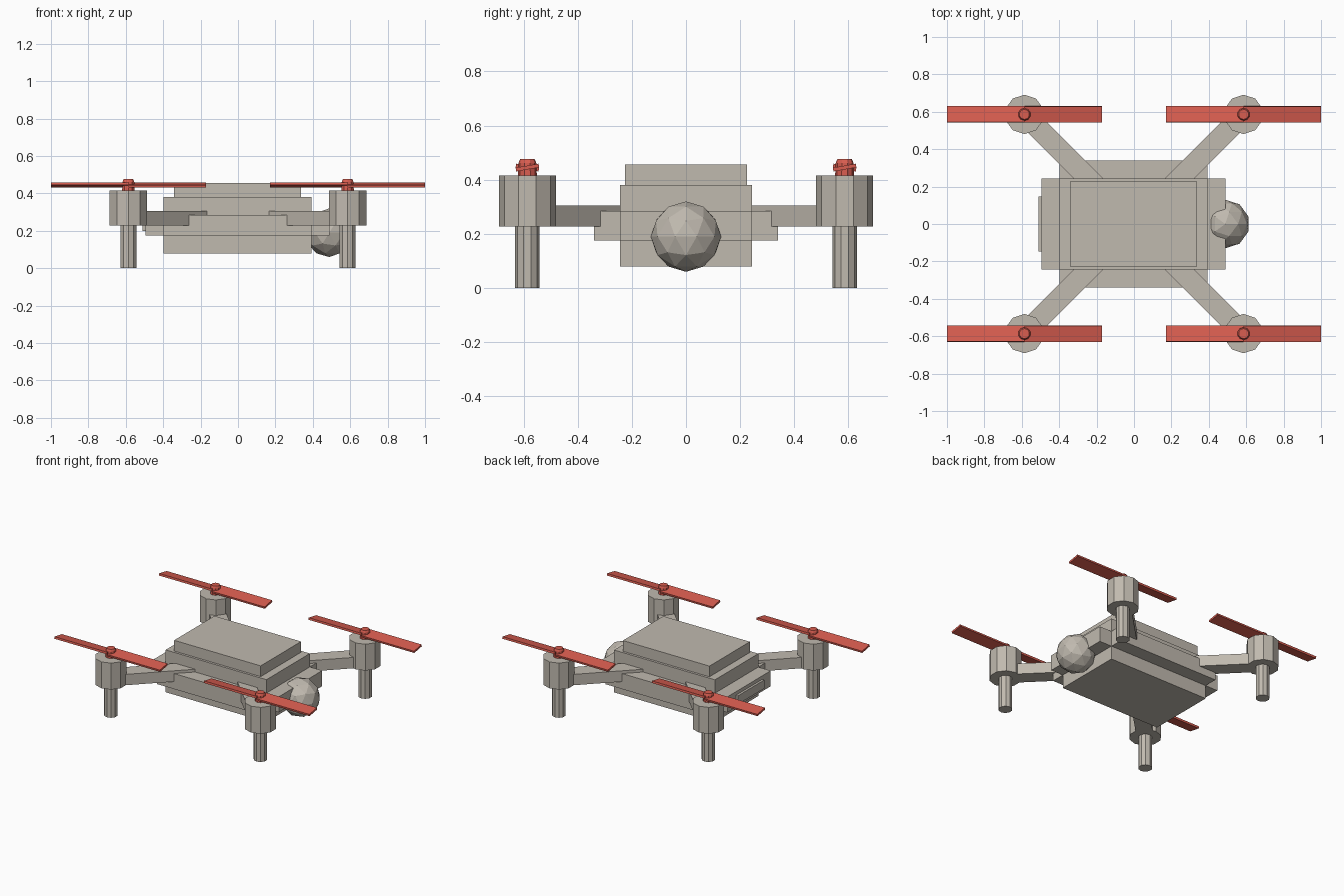
import bpy
import math
from mathutils import Matrix, Vector

cube = bpy.data.objects.get("Cube")
if cube:
    bpy.data.objects.remove(cube, do_unlink=True)


def material(name, rgb):
    mat = bpy.data.materials.new(name)
    mat.use_nodes = True
    colour = (*rgb, 1)
    mat.diffuse_color = colour
    mat.node_tree.nodes["Principled BSDF"].inputs["Base Color"].default_value = colour
    return mat


GREY = material("warm_grey", (0.53, 0.49, 0.43))
RED = material("rotor_red", (0.69, 0.11, 0.08))


def finish(name, mat):
    obj = bpy.context.object
    obj.name = name
    obj.data.materials.append(mat)
    return obj


def box(name, low, high, mat=GREY):
    """Box between two opposite corners."""
    low, high = Vector(low), Vector(high)
    bpy.ops.mesh.primitive_cube_add(size=1, location=(low + high) / 2)
    obj = finish(name, mat)
    obj.data.transform(Matrix.Diagonal((*(high - low), 1)))
    return obj


def cylinder(name, x, y, z0, z1, r0, r1, mat=GREY, sides=10):
    bpy.ops.mesh.primitive_cone_add(vertices=sides, radius1=r0, radius2=r1,
                                    depth=z1 - z0, location=(x, y, (z0 + z1) / 2))
    return finish(name, mat)


# Body: central block, raised lid and a flange on each side
CX = -0.002
HX, HY = 0.395, 0.243
box("body_core", (CX - HX, -HY, 0.08), (CX + HX, HY, 0.38))
box("body_lid", (CX - 0.34, -0.226, 0.38), (CX + 0.338, 0.226, 0.456))
for side, word in ((-1, "front"), (1, "back")):
    ys = sorted((side * HY, side * 0.34))
    box(word + "_flange", (CX - HX, ys[0], 0.175), (CX + HX, ys[1], 0.285))
for side, word in ((-1, "right"), (1, "left")):
    xs = sorted((CX + side * HX, CX + side * 0.492))
    box(word + "_flange", (xs[0], -HY, 0.175), (xs[1], HY, 0.285))
box("end_plate", (-0.51, -0.148, 0.2), (CX - 0.492, 0.148, 0.26))

# Faceted camera ball
bpy.ops.mesh.primitive_ico_sphere_add(subdivisions=2, radius=0.13, location=(0.488, 0, 0.19))
finish("camera_ball", GREY)

# Four corners, each with an arm, motor, leg and rotor
M = 0.586
for sx, xw in ((-1, "right"), (1, "left")):
    for sy, yw in ((-1, "front"), (1, "back")):
        tag = f"{yw}_{xw}_"
        x, y = sx * M, sy * M

        # Diagonal arm
        arm = box(tag + "arm", (0.24, -0.055, 0.228), (0.8, 0.055, 0.305))
        arm.data.transform(Matrix.Translation(arm.location))
        arm.location = (0, 0, 0)
        arm.rotation_euler.z = math.atan2(sy, sx)

        cylinder(tag + "motor", x, y, 0.228, 0.415, 0.105, 0.105)
        cylinder(tag + "leg", x, y, 0, 0.23, 0.045, 0.045)
        cylinder(tag + "hub", x, y, 0.415, 0.462, 0.035, 0.033, RED)
        cylinder(tag + "hub_cap", x, y, 0.462, 0.476, 0.033, 0.027, RED)

        # Two blades pitched in opposite directions
        for end in (-1, 1):
            xs = sorted((x, x + end * 0.414))
            blade = box(tag + "blade", (xs[0], y - 0.043, 0.438), (xs[1], y + 0.043, 0.452), RED)
            blade.rotation_euler.x = end * math.radians(10)
